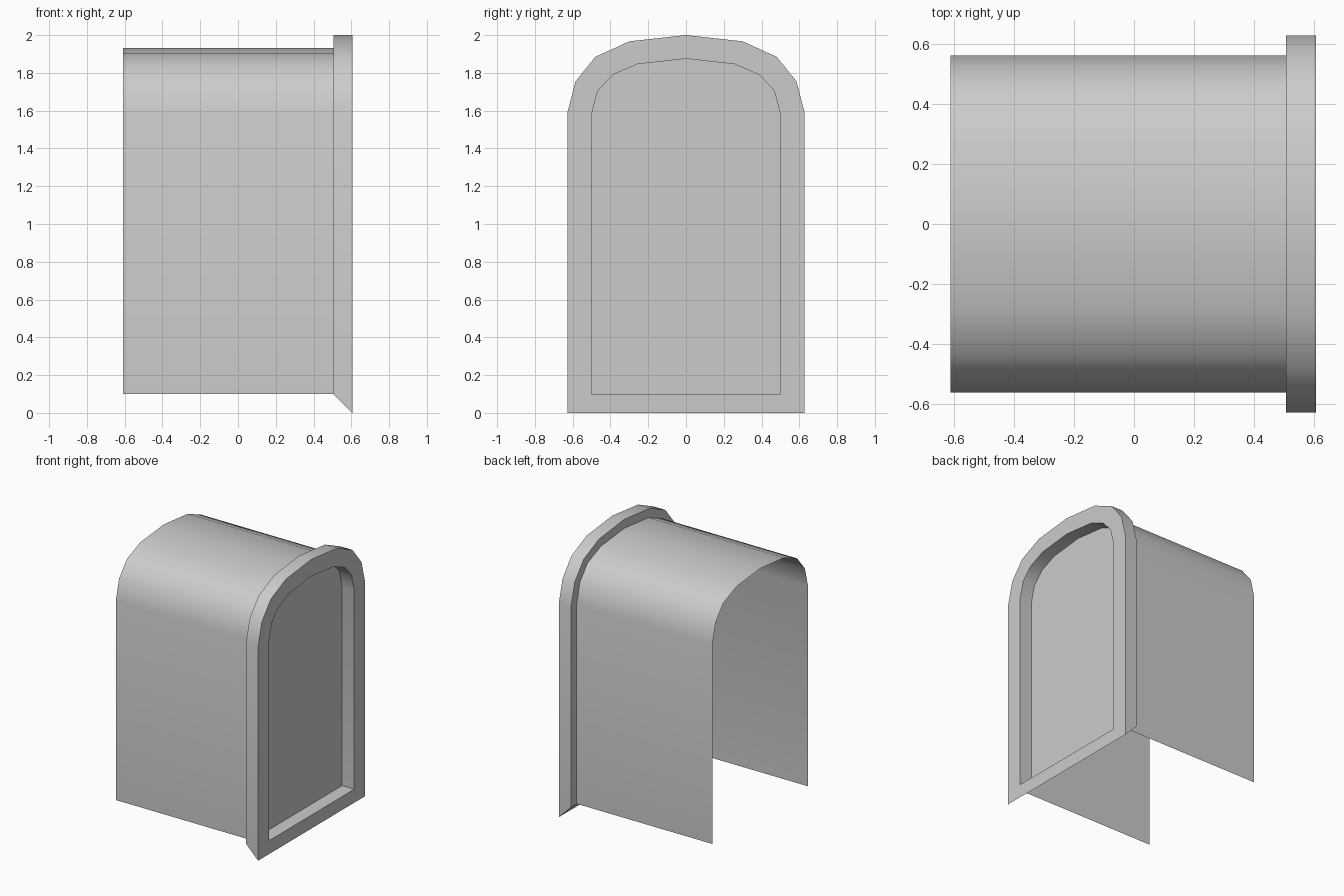
import bpy
import math

if "Cube" in bpy.data.objects:
    bpy.data.objects.remove(bpy.data.objects["Cube"])

BACK_X, WALL_X, FRONT_X = -0.61, 0.505, 0.605


def arch(half):
    """Mirror a half profile (side foot to peak) into a full arch, -y to +y."""
    return [(-y, z) for y, z in half] + [(y, z) for y, z in reversed(half[:-1])]


def build(name, strips, caps=()):
    """Bridge pairs of (x, profile) rings; add flat caps."""
    verts, faces, index = [], [], {}

    def vid(x, p):
        key = (x, *p)
        if key not in index:
            index[key] = len(verts)
            verts.append(key)
        return index[key]

    for (xa, a), (xb, b), closed in strips:
        n = len(a)
        for i in range(n if closed else n - 1):
            j = (i + 1) % n
            faces.append((vid(xa, a[i]), vid(xa, a[j]), vid(xb, b[j]), vid(xb, b[i])))
    for x, p in caps:
        faces.append([vid(x, q) for q in reversed(p)])
    mesh = bpy.data.meshes.new(name)
    mesh.from_pydata(verts, [], faces)
    mesh.update()
    obj = bpy.data.objects.new(name, mesh)
    bpy.context.collection.objects.link(obj)
    bpy.ops.object.select_all(action='DESELECT')
    obj.select_set(True)
    bpy.context.view_layer.objects.active = obj
    bpy.ops.object.shade_smooth_by_angle(angle=math.radians(35))
    return obj


outer = arch([(0.628, 0), (0.628, 1.59), (0.585, 1.755), (0.48, 1.885), (0.30, 1.967), (0, 2.0)])
inner = arch([(0.50, 0.1), (0.50, 1.58), (0.467, 1.705), (0.388, 1.79), (0.258, 1.846), (0, 1.875)])
body = arch([(0.561, 0.1), (0.561, 1.585), (0.525, 1.73), (0.435, 1.84), (0.278, 1.905), (0, 1.933)])
# The frame's underside slopes up to the wall
outer_back = [(y, max(z, 0.1)) for y, z in outer]

# Arched dormer shell, open at the back and underneath
build("dormer_shell", [((WALL_X, body), (BACK_X, body), False)])

# Window frame: rim, front face, recess and back ring
build("window_frame", [
    ((FRONT_X, outer), (WALL_X, outer_back), True),
    ((FRONT_X, inner), (FRONT_X, outer), True),
    ((WALL_X, inner), (FRONT_X, inner), True),
    ((WALL_X, outer_back), (WALL_X, inner), False),
])

# Recessed pane
build("window_pane", [], [(WALL_X, inner)])
